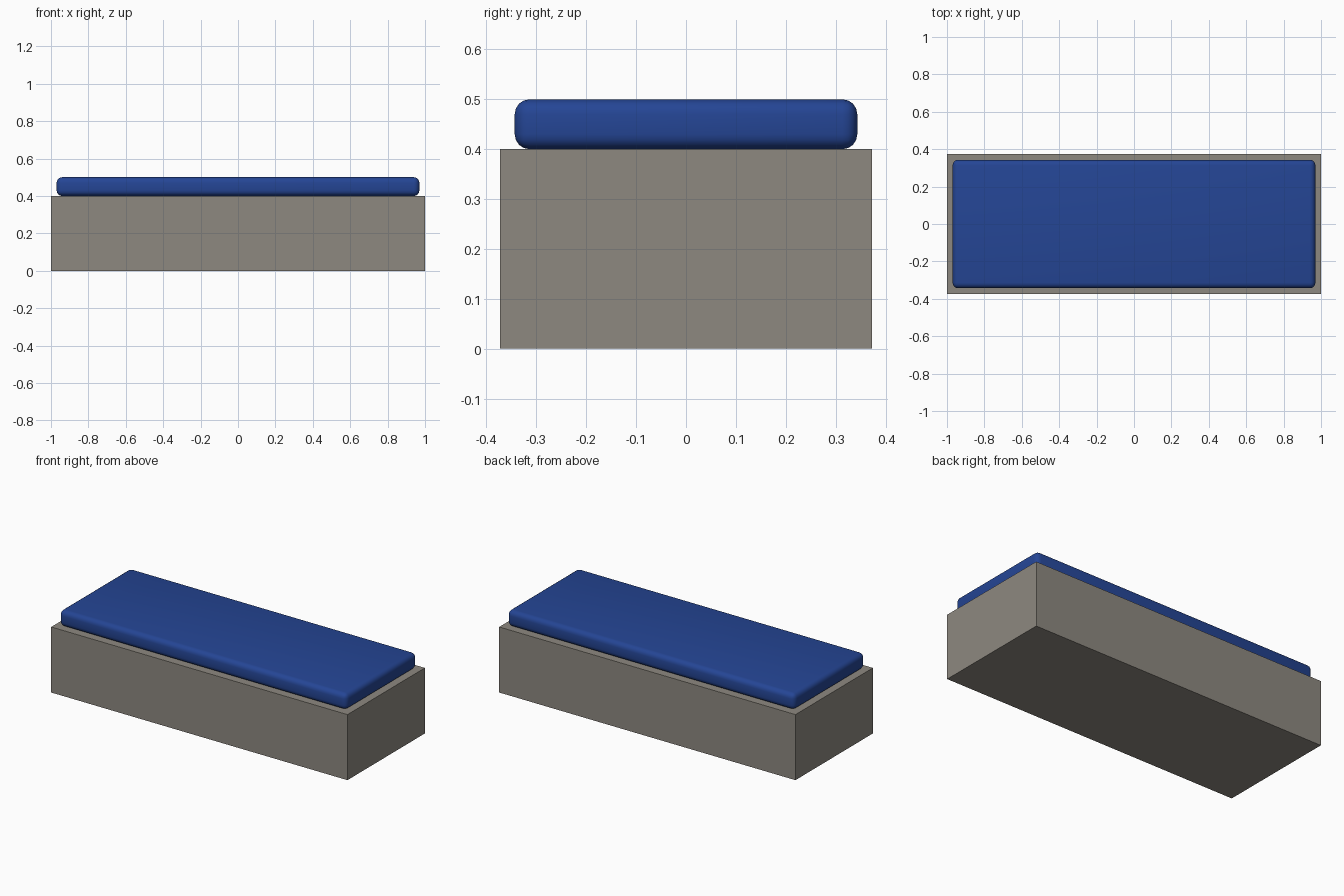
import bpy

cube = bpy.data.objects.get("Cube")
if cube:
    bpy.data.objects.remove(cube, do_unlink=True)


def material(name, color):
    mat = bpy.data.materials.new(name)
    mat.use_nodes = True
    mat.diffuse_color = color
    mat.node_tree.nodes["Principled BSDF"].inputs["Base Color"].default_value = color
    return mat


def box(name, size, bottom, mat):
    bpy.ops.mesh.primitive_cube_add(size=1, location=(0, 0, bottom + size[2] / 2))
    obj = bpy.context.object
    obj.name = name
    obj.scale = size
    bpy.ops.object.transform_apply(location=False, rotation=False, scale=True)
    obj.data.materials.append(mat)
    return obj


stone = material("warm grey stone", (0.27, 0.25, 0.217, 1))
fabric = material("blue fabric", (0.018, 0.06, 0.30, 1))

# Solid bench block
box("bench_base", (2.0, 0.746, 0.4), 0.0, stone)

# Seat pad with softly rounded edges
cushion = box("seat_cushion", (1.94, 0.687, 0.1), 0.4, fabric)
bevel = cushion.modifiers.new("rounded_edges", 'BEVEL')
bevel.width = 0.03
bevel.segments = 4
bevel.limit_method = 'NONE'
bpy.ops.object.shade_smooth()
